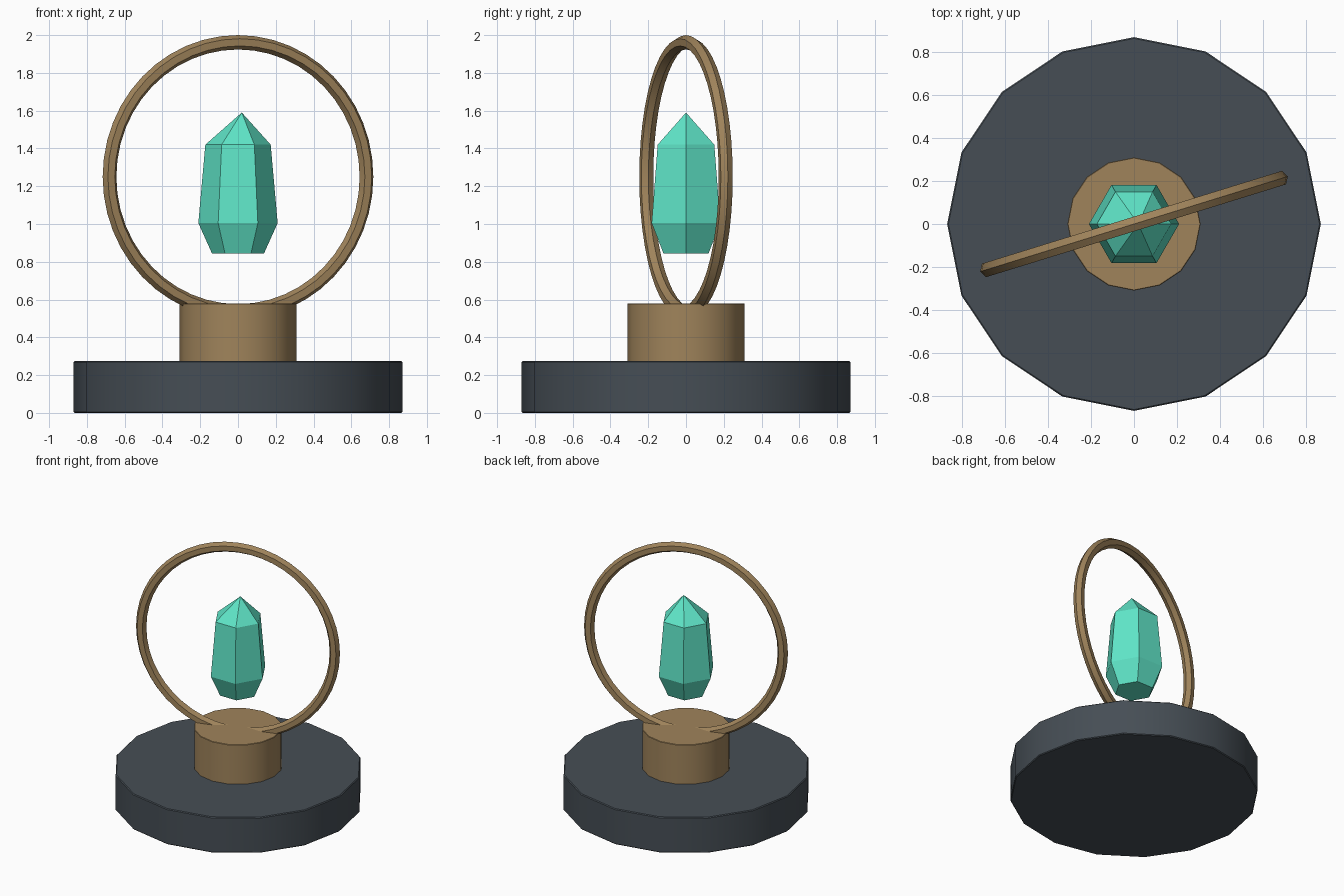
import bpy, bmesh
from math import radians, cos, sin, tau, pi

if "Cube" in bpy.data.objects:
    bpy.data.objects.remove(bpy.data.objects["Cube"])


def material(name, rgb):
    m = bpy.data.materials.new(name)
    m.diffuse_color = (*rgb, 1)
    m.use_nodes = True
    m.node_tree.nodes["Principled BSDF"].inputs["Base Color"].default_value = m.diffuse_color
    return m


SLATE = material("slate", (0.061, 0.076, 0.091))
BRONZE = material("bronze", (0.35, 0.23, 0.105))
TEAL = material("teal", (0.115, 0.79, 0.58))


def finish(ob, name, mat, smooth=True):
    ob.name = ob.data.name = name
    ob.data.materials.append(mat)
    bpy.ops.object.select_all(action='DESELECT')
    ob.select_set(True)
    bpy.context.view_layer.objects.active = ob
    if smooth:
        bpy.ops.object.shade_smooth_by_angle(angle=radians(30))
    else:
        bpy.ops.object.shade_flat()


def lathe(name, rings, sides, mat, tip=None, smooth=True):
    """Stack of polygon rings (radius, z), closed by caps or by a tip point."""
    bm = bmesh.new()
    loops = [[bm.verts.new((r * cos(tau * i / sides), r * sin(tau * i / sides), z))
              for i in range(sides)] for r, z in rings]
    bm.faces.new(loops[0][::-1])
    for a, b in zip(loops, loops[1:]):
        for i in range(sides):
            j = (i + 1) % sides
            bm.faces.new((a[i], a[j], b[j], b[i]))
    top = loops[-1]
    if tip:
        t = bm.verts.new(tip)
        for i in range(sides):
            bm.faces.new((top[i], top[(i + 1) % sides], t))
    else:
        bm.faces.new(top)
    me = bpy.data.meshes.new(name)
    bm.to_mesh(me)
    bm.free()
    ob = bpy.data.objects.new(name, me)
    bpy.context.collection.objects.link(ob)
    finish(ob, name, mat, smooth)


# Base disc and collar, with a fine chamfer on the rims
B = 0.006
lathe("base", [(0.87 - B, 0), (0.87, B), (0.87, 0.275 - B), (0.87 - B, 0.275)], 16, SLATE)
lathe("collar", [(0.31, 0.27), (0.31, 0.577), (0.307, 0.58)], 16, BRONZE)

# Upright ring with a six-sided section, turned slightly about z
bpy.ops.mesh.primitive_torus_add(major_segments=48, minor_segments=6,
                                 major_radius=0.712, minor_radius=0.038,
                                 location=(0, 0, 1.25), rotation=(pi / 2, 0, 0.3))
finish(bpy.context.object, "ring", BRONZE)

# Floating six-sided crystal with an off-centre tip
lathe("crystal", [(0.138, 0.845), (0.21, 1.005), (0.173, 1.42)], 6, TEAL,
      tip=(0.02, 0, 1.59), smooth=False)
